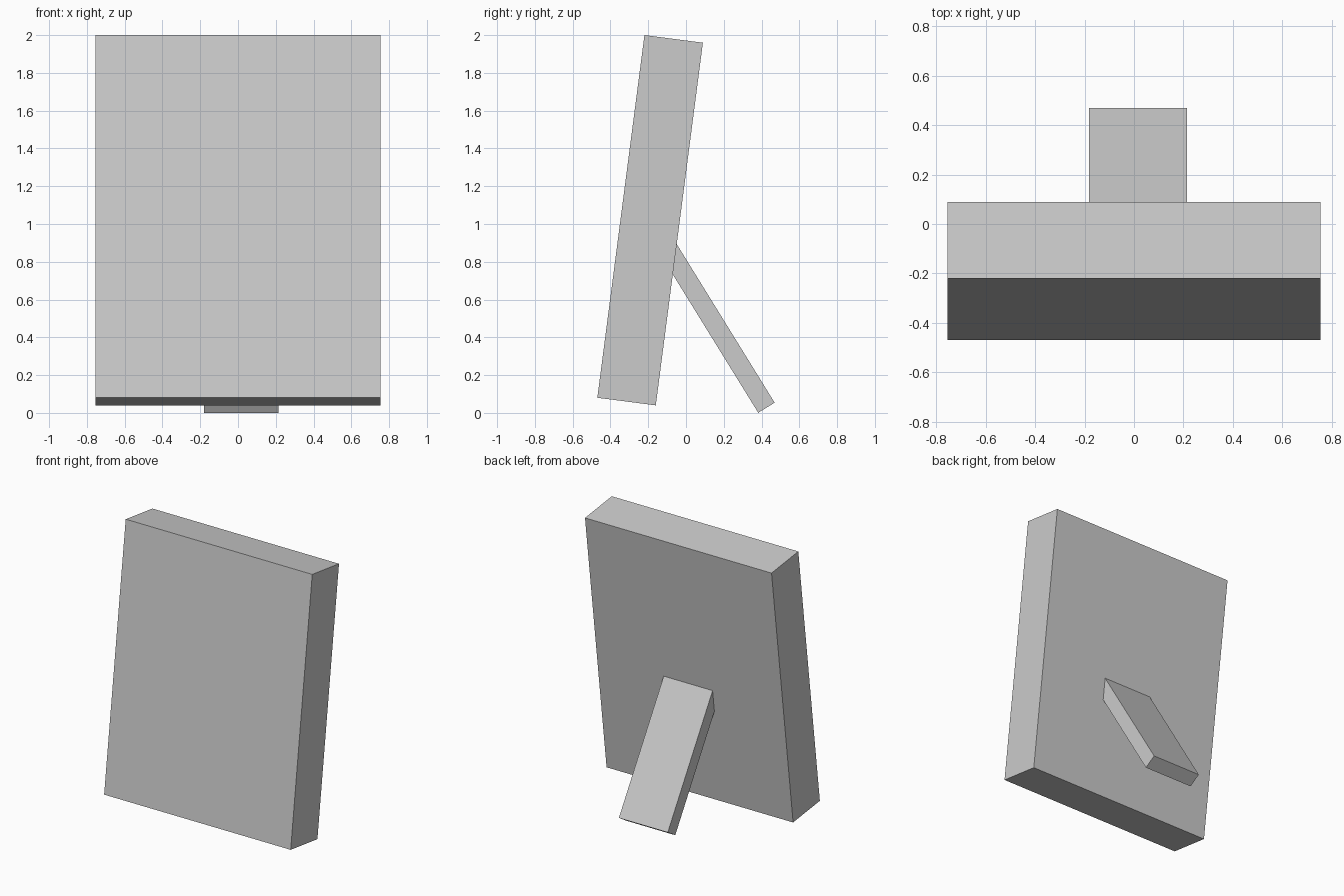
import bpy
import math

if "Cube" in bpy.data.objects:
    bpy.data.objects.remove(bpy.data.objects["Cube"], do_unlink=True)

# One plain grey for everything
grey = bpy.data.materials.new("plain_grey")
grey.use_nodes = True
colour = (0.6, 0.6, 0.6, 1.0)
grey.diffuse_color = colour
grey.node_tree.nodes["Principled BSDF"].inputs["Base Color"].default_value = colour


def tilted_box(name, size, centre, lean):
    """Box of the given size, tilted about the x axis by lean degrees."""
    bpy.ops.mesh.primitive_cube_add(size=1, location=centre,
                                    rotation=(math.radians(lean), 0, 0))
    box = bpy.context.object
    box.name = name
    box.scale = size
    bpy.ops.object.transform_apply(location=False, rotation=False, scale=True)
    box.data.materials.append(grey)
    return box


# Thick panel leaning backwards
tilted_box("frame_panel", (1.51, 0.312, 1.936), (0, -0.19, 1.02), -7.4)

# Support leg, its upper end sunk into the back of the panel
tilted_box("support_leg", (0.396, 0.102, 1.05), (0.017, 0.15, 0.474), 31.7)
